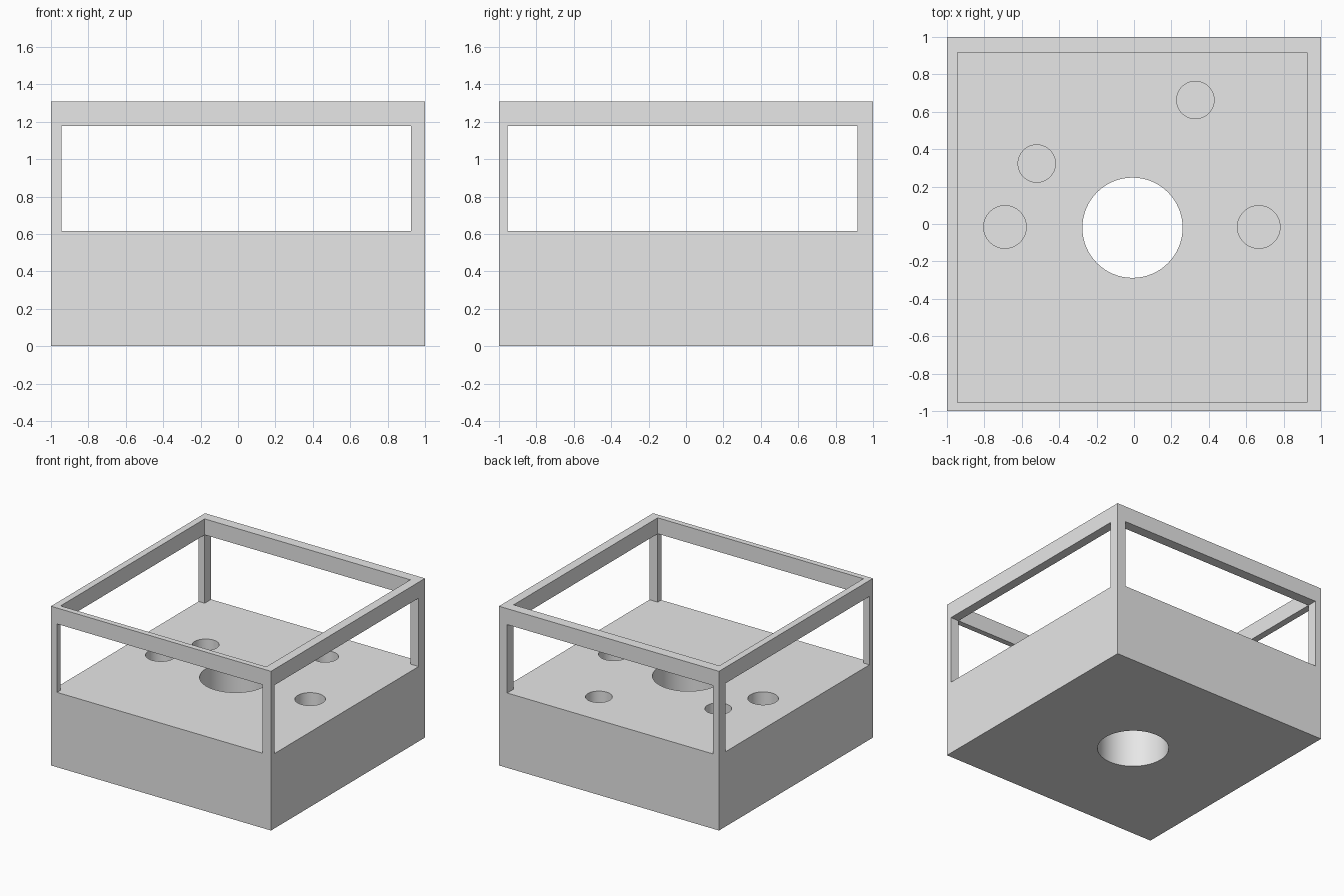
import bpy
import math
from mathutils import Vector

cube = bpy.data.objects.get("Cube")
if cube:
    bpy.data.objects.remove(cube, do_unlink=True)

grey = bpy.data.materials.new("light_grey")
grey.use_nodes = True
colour = (0.8, 0.8, 0.8, 1)
grey.diffuse_color = colour
grey.node_tree.nodes["Principled BSDF"].inputs["Base Color"].default_value = colour


def box(name, low, high):
    """Box between two opposite corners."""
    low, high = Vector(low), Vector(high)
    bpy.ops.mesh.primitive_cube_add(size=1, location=(low + high) / 2)
    ob = bpy.context.object
    ob.name = name
    ob.scale = high - low
    bpy.ops.object.transform_apply(location=True, rotation=False, scale=True)
    ob.data.materials.append(grey)
    return ob


def cylinder(name, x, y, radius, bottom, top):
    """Upright cylinder between two heights."""
    bpy.ops.mesh.primitive_cylinder_add(vertices=64, radius=radius, depth=top - bottom,
                                        location=(x, y, (bottom + top) / 2))
    ob = bpy.context.object
    ob.name = name
    ob.data.materials.append(grey)
    return ob


def cut(target, cutter):
    """Subtract the cutter from the target, then discard it."""
    cutter.hide_render = True
    bpy.ops.object.select_all(action='DESELECT')
    target.select_set(True)
    bpy.context.view_layer.objects.active = target
    mod = target.modifiers.new("cut", 'BOOLEAN')
    mod.operation = 'DIFFERENCE'
    mod.solver = 'EXACT'
    mod.object = cutter
    bpy.ops.object.modifier_apply(modifier=mod.name)
    bpy.data.objects.remove(cutter, do_unlink=True)


FLOOR, RIM, TOP = 0.615, 1.177, 1.308
X0, X1 = -0.945, 0.925
Y0, Y1 = -0.954, 0.917
POCKET = 0.2

# Solid block, opened from above and through all four sides
housing = box("open_frame_housing", (-1, -1, 0), (1, 1, TOP))
cut(housing, box("interior_cutter", (X0, Y0, FLOOR), (X1, Y1, TOP + 0.2)))
cut(housing, box("front_back_window_cutter", (X0, -1.2, FLOOR), (X1, 1.2, RIM)))
cut(housing, box("side_window_cutter", (-1.2, Y0, FLOOR), (1.2, Y1, RIM)))

# Central hole right through the base
cut(housing, cylinder("bore_cutter", -0.008, -0.02, 0.268, -0.2, FLOOR + 0.2))

# Blind round pockets in the floor
for x, y, radius in ((-0.69, -0.016, 0.114), (0.667, -0.016, 0.114),
                     (-0.52, 0.323, 0.1), (0.328, 0.663, 0.1)):
    cut(housing, cylinder("pocket_cutter", x, y, radius, POCKET, FLOOR + 0.2))

bpy.ops.object.shade_smooth_by_angle(angle=math.radians(30))
